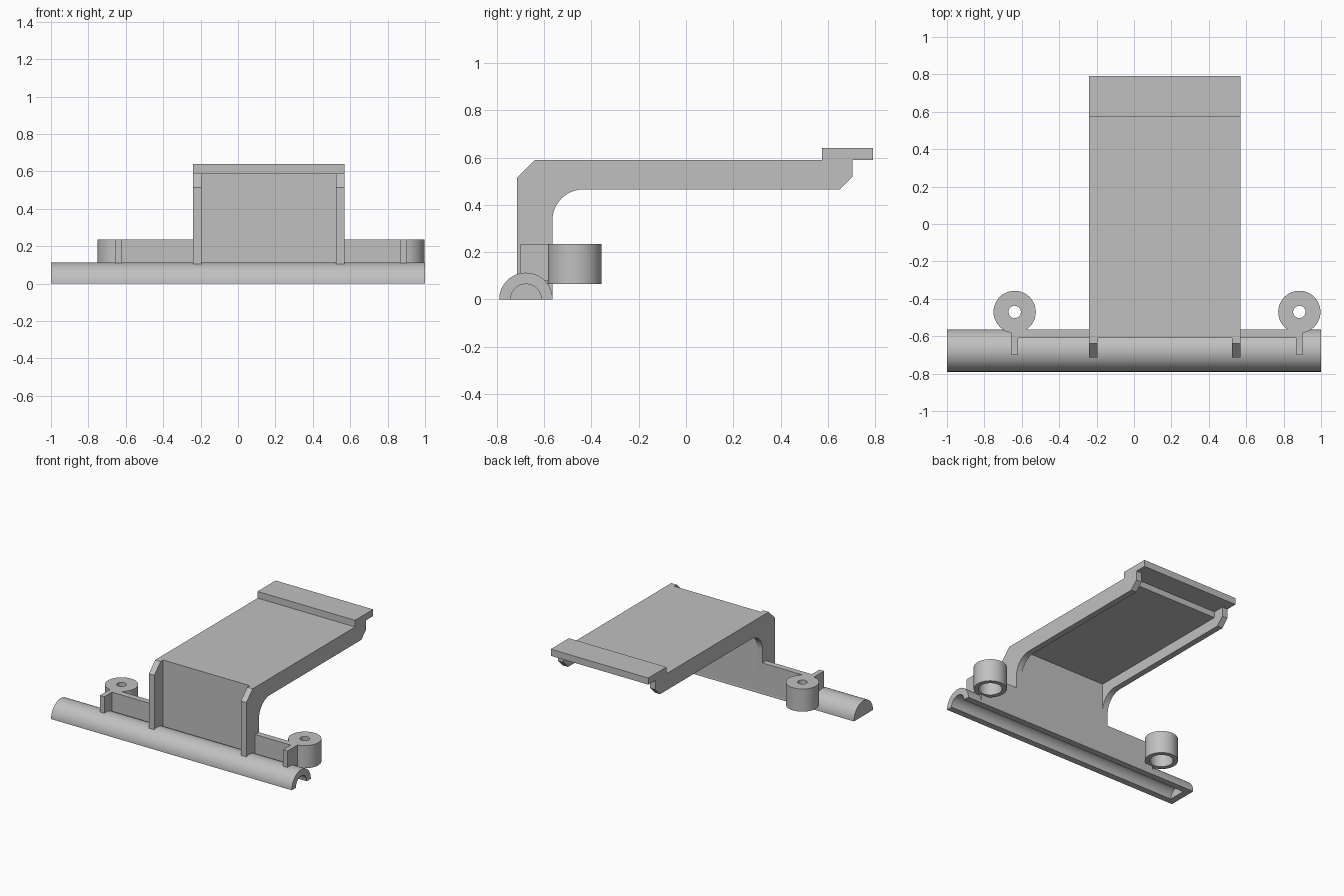
import bpy
import bmesh
from math import sin, cos, pi, radians
from mathutils import Vector

if "Cube" in bpy.data.objects:
    bpy.data.objects.remove(bpy.data.objects["Cube"])

COLOUR = (0.53, 0.53, 0.53, 1)
grey = bpy.data.materials.new("plain grey")
grey.use_nodes = True
grey.diffuse_color = COLOUR
grey.node_tree.nodes["Principled BSDF"].inputs["Base Color"].default_value = COLOUR


def finish(bm, name):
    bmesh.ops.remove_doubles(bm, verts=bm.verts, dist=1e-5)
    bmesh.ops.recalc_face_normals(bm, faces=bm.faces)
    mesh = bpy.data.meshes.new(name)
    bm.to_mesh(mesh)
    bm.free()
    mesh.materials.append(grey)
    obj = bpy.data.objects.new(name, mesh)
    bpy.context.collection.objects.link(obj)
    bpy.ops.object.select_all(action='DESELECT')
    obj.select_set(True)
    bpy.context.view_layer.objects.active = obj
    bpy.ops.object.shade_smooth_by_angle(angle=radians(30))
    return obj


def prism(name, profile, x0, x1):
    """Extrude a (y, z) outline along x."""
    bm = bmesh.new()
    face = bm.faces.new([bm.verts.new((x0, y, z)) for y, z in profile])
    ext = bmesh.ops.extrude_face_region(bm, geom=[face])
    moved = [v for v in ext["geom"] if isinstance(v, bmesh.types.BMVert)]
    bmesh.ops.translate(bm, verts=moved, vec=(x1 - x0, 0, 0))
    return finish(bm, name)


def box(name, x0, x1, y0, y1, z0, z1):
    return prism(name, [(y0, z0), (y1, z0), (y1, z1), (y0, z1)], x0, x1)


def arc(cy, cz, r, a0, a1, n):
    return [(cy + r * cos(a0 + (a1 - a0) * i / n),
             cz + r * sin(a0 + (a1 - a0) * i / n)) for i in range(n + 1)]


def eyelet(name, x, y):
    """Counterbored boss, open wide below with a small hole on top."""
    outline = [(0.113, 0.065), (0.113, 0.235), (0.033, 0.235),
               (0.033, 0.185), (0.08, 0.185), (0.08, 0.065)]
    bm = bmesh.new()
    verts = [bm.verts.new((x + r, y, z)) for r, z in outline]
    edges = [bm.edges.new((verts[i - 1], verts[i])) for i in range(len(verts))]
    bmesh.ops.spin(bm, geom=verts + edges, cent=(x, y, 0), axis=(0, 0, 1),
                   angle=2 * pi, steps=48)
    return finish(bm, name)


# Half-round rail: hollow along its length, closed at the right end
RAIL_Y, OUTER, INNER = -0.677, 0.113, 0.065
outer = arc(RAIL_Y, 0, OUTER, 0, pi, 32)
prism("rail", outer + arc(RAIL_Y, 0, INNER, pi, 0, 24), -0.95, 1)
prism("rail_end_cap", outer, -1, -0.95)

# Upright wall and deck in one bent sheet
LEFT, RIGHT, RIB = 0.57, -0.24, 0.045
FRONT, BACK, TOP = -0.61, -0.565, 0.59
prism("wall_and_deck", [(FRONT, 0), (BACK, 0), (BACK, 0.545), (0.62, 0.545),
                        (0.62, TOP), (FRONT, TOP)], RIGHT + RIB, LEFT - RIB)

# Side ribs with a chamfered front corner and a rounded inner corner
rib = [(-0.715, 0.08), (FRONT, 0.08), (FRONT, 0), (BACK, 0)]
rib += arc(-0.435, 0.335, 0.13, pi, pi / 2, 12)
rib += [(0.65, 0.465), (0.705, 0.52), (0.705, TOP), (-0.64, TOP), (-0.715, 0.515)]
prism("right_rib", rib, RIGHT, RIGHT + RIB)
prism("left_rib", rib, LEFT - RIB, LEFT)

# Raised lip overhanging the back edge
box("back_lip", RIGHT, LEFT, 0.575, 0.79, TOP, 0.64)

# Low flanges, end stubs and mounting eyelets
for side, x, inner in (("right", -0.638, RIGHT), ("left", 0.884, LEFT)):
    box(side + "_flange", min(x, inner), max(x, inner), FRONT, BACK, 0, 0.235)
    box(side + "_stub", x - 0.019, x + 0.019, -0.70, -0.56, 0.08, 0.235)
    eyelet(side + "_eyelet", x, -0.47)
